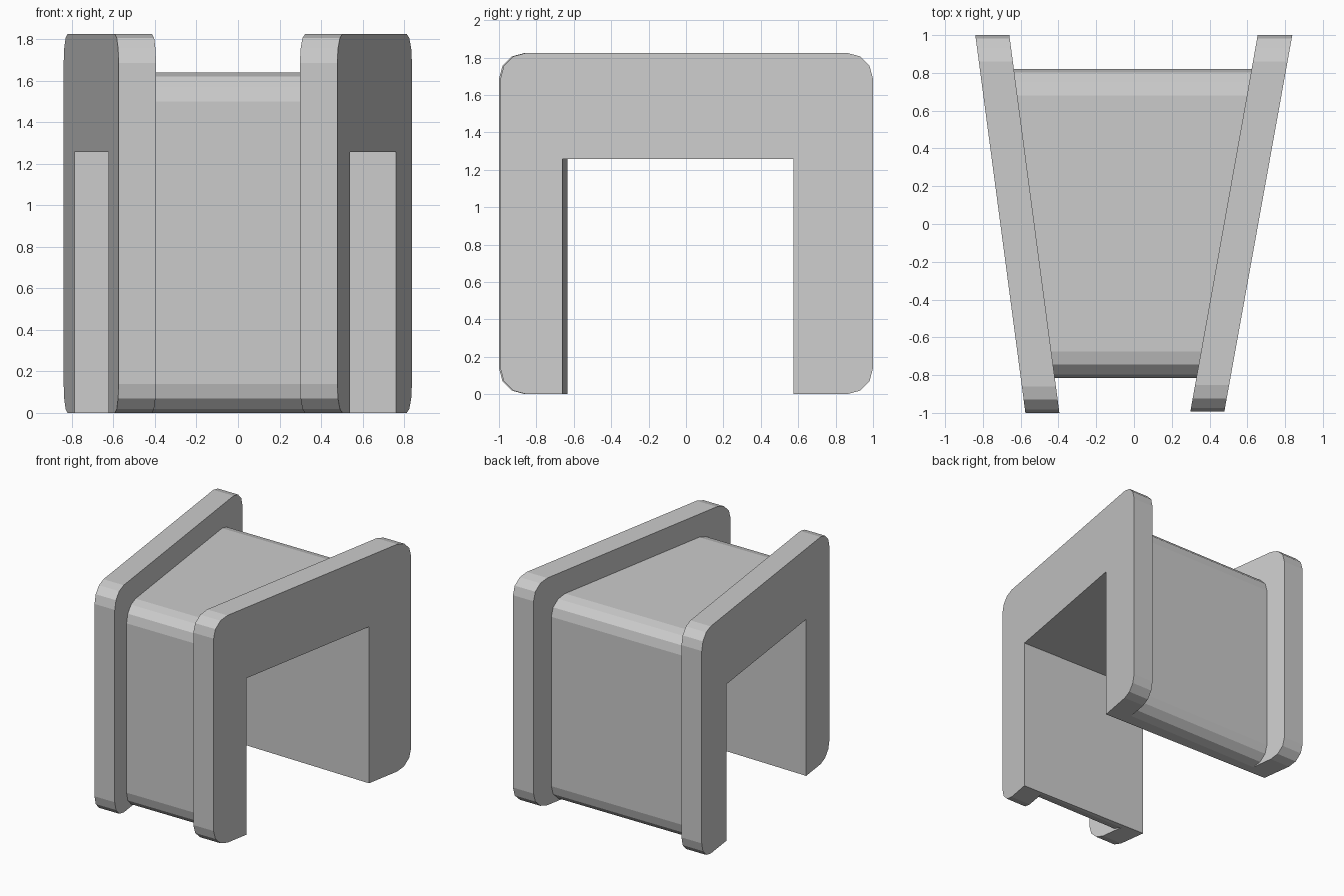
import bpy, bmesh, math

if "Cube" in bpy.data.objects:
    bpy.data.objects.remove(bpy.data.objects["Cube"], do_unlink=True)

grey = bpy.data.materials.new("light grey")
grey.use_nodes = True
COLOUR = (0.6, 0.6, 0.6, 1)
grey.diffuse_color = COLOUR
grey.node_tree.nodes["Principled BSDF"].inputs["Base Color"].default_value = COLOUR

RADIUS = 0.14
OPENING = (-0.648, 0.592, 1.257)   # front, back, top
SKEW = 0.0215                      # slight turn of the opening


def arch_profile(front, back, top):
    """Outline (y, z, is_opening) of a rounded block with an opening below."""
    r = RADIUS
    corners = [(front + r, r, 270), (front + r, top - r, 180),
               (back - r, top - r, 90), (back - r, r, 0)]
    pts = []
    for cy, cz, start in corners:
        for i in range(4):
            a = math.radians(start - 30 * i)
            pts.append((cy + r * math.cos(a), cz + r * math.sin(a), False))
    of, ob, ot = OPENING
    pts += [(ob, 0, True), (ob, ot, True), (of, ot, True), (of, 0, True)]
    return pts


def side_plane(x_front, x_back):
    """Slanted upright plane given by its x at y = -1 and y = 1."""
    return lambda y: x_front + (x_back - x_front) * (y + 1) / 2


def build_arch(name, profile, x_low, x_high):
    """Sweep the outline between two slanted planes."""
    bm = bmesh.new()
    rings = []
    for plane in (x_low, x_high):
        ring = []
        for y, z, is_opening in profile:
            if is_opening:
                y -= SKEW * plane(y)
            ring.append(bm.verts.new((plane(y), y, z)))
        rings.append(ring)
    low, high = rings
    bm.faces.new(low)
    bm.faces.new(high[::-1])
    n = len(low)
    for i in range(n):
        j = (i + 1) % n
        bm.faces.new((low[i], high[i], high[j], low[j]))
    bmesh.ops.recalc_face_normals(bm, faces=bm.faces)
    mesh = bpy.data.meshes.new(name)
    bm.to_mesh(mesh)
    bm.free()
    mesh.materials.append(grey)
    obj = bpy.data.objects.new(name, mesh)
    bpy.context.collection.objects.link(obj)
    return obj


# Slanted faces of the two flanges
right_outer, right_inner = side_plane(-0.575, -0.84), side_plane(-0.395, -0.66)
left_inner, left_outer = side_plane(0.297, 0.655), side_plane(0.477, 0.838)

# Flanges and the tapered body between them
build_arch("right_flange", arch_profile(-1, 1, 1.825), right_outer, right_inner)
build_arch("left_flange", arch_profile(-0.993, 1, 1.825), left_inner, left_outer)
build_arch("tapered_body", arch_profile(-0.815, 0.82, 1.64), right_inner, left_inner)
